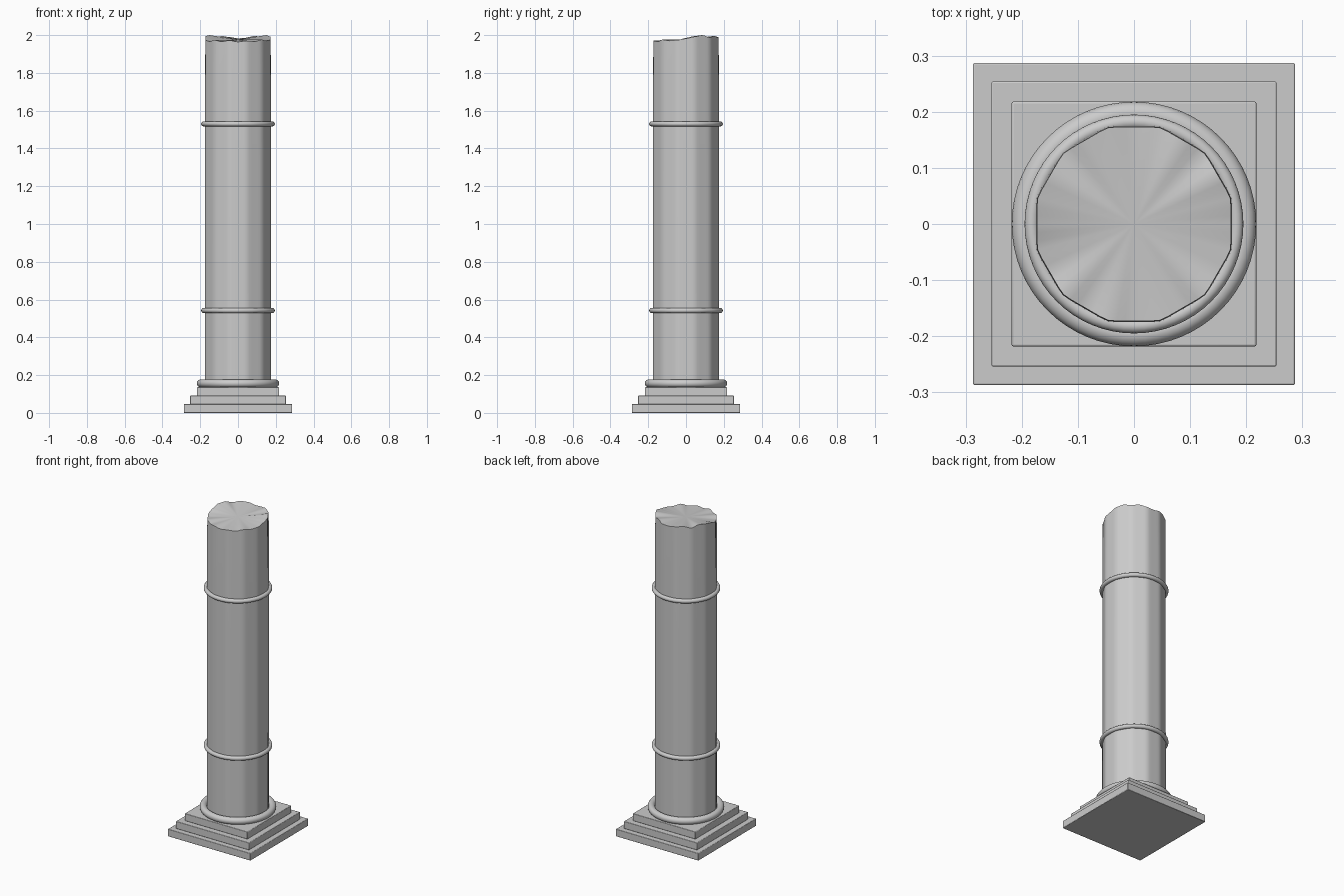
import bpy, bmesh, math

if "Cube" in bpy.data.objects:
    bpy.data.objects.remove(bpy.data.objects["Cube"])


def finish(obj, name, angle=40):
    obj.name = name
    bpy.context.view_layer.objects.active = obj
    obj.select_set(True)
    bpy.ops.object.shade_smooth_by_angle(angle=math.radians(angle))
    obj.select_set(False)


def step(name, half, z0, z1):
    bpy.ops.mesh.primitive_cube_add(size=1, location=(0, 0, (z0 + z1) / 2))
    obj = bpy.context.object
    obj.scale = (2 * half, 2 * half, z1 - z0)
    bpy.ops.object.transform_apply(location=False, rotation=False, scale=True)
    bevel = obj.modifiers.new("soft_edges", 'BEVEL')
    bevel.width = 0.003
    bevel.segments = 2
    finish(obj, name)


def ring(name, outer, minor, z):
    bpy.ops.mesh.primitive_torus_add(major_radius=outer - minor, minor_radius=minor,
                                     major_segments=64, minor_segments=16,
                                     location=(0, 0, z))
    finish(bpy.context.object, name)


# Stepped square plinth
step("plinth_lower", 0.287, 0, 0.046)
step("plinth_middle", 0.254, 0.045, 0.091)
step("plinth_upper", 0.218, 0.09, 0.136)

# Base moulding and the two shaft bands
ring("base_moulding", 0.218, 0.021, 0.156)
ring("lower_band", 0.195, 0.013, 0.542)
ring("upper_band", 0.195, 0.013, 1.53)

# Twelve-sided shaft with softened corners and a broken, fanned top
SEG = 72
broken = [1.982, 1.992, 2.0, 1.988, 1.996, 1.985, 1.983, 1.99, 1.995, 1.986, 2.0, 1.995,
          1.985, 1.972, 1.966, 1.974, 1.965, 1.972, 1.964, 1.97, 1.965, 1.976, 1.97, 1.974]


def facet_radius(a, r):
    off = (a + math.radians(15)) % math.radians(30) - math.radians(15)
    return min(r * math.cos(math.radians(15)) / math.cos(off), r * 0.992)


def top_height(a):
    t = a / (2 * math.pi) * len(broken)
    i = int(t)
    f = t - i
    f = f * f * (3 - 2 * f)
    return broken[i % 24] * (1 - f) + broken[(i + 1) % 24] * f


bm = bmesh.new()
levels = [(0.13, 0.182), (0.35, 0.182), (1.0, 0.1815), (1.5, 0.181), (1.8, 0.180), (None, 0.179)]
rows = []
for z, r in levels:
    row = []
    for k in range(SEG):
        a = 2 * math.pi * k / SEG
        rad = facet_radius(a, r)
        row.append(bm.verts.new((rad * math.cos(a), rad * math.sin(a),
                                 top_height(a) if z is None else z)))
    rows.append(row)
centre = bm.verts.new((0, 0, 1.976))
for k in range(SEG):
    n = (k + 1) % SEG
    for lo, hi in zip(rows, rows[1:]):
        bm.faces.new((lo[k], lo[n], hi[n], hi[k]))
    bm.faces.new((rows[-1][k], rows[-1][n], centre))
bm.faces.new(rows[0][::-1])
mesh = bpy.data.meshes.new("shaft")
bm.to_mesh(mesh)
bm.free()
shaft = bpy.data.objects.new("shaft", mesh)
bpy.context.collection.objects.link(shaft)
finish(shaft, "shaft", 50)
